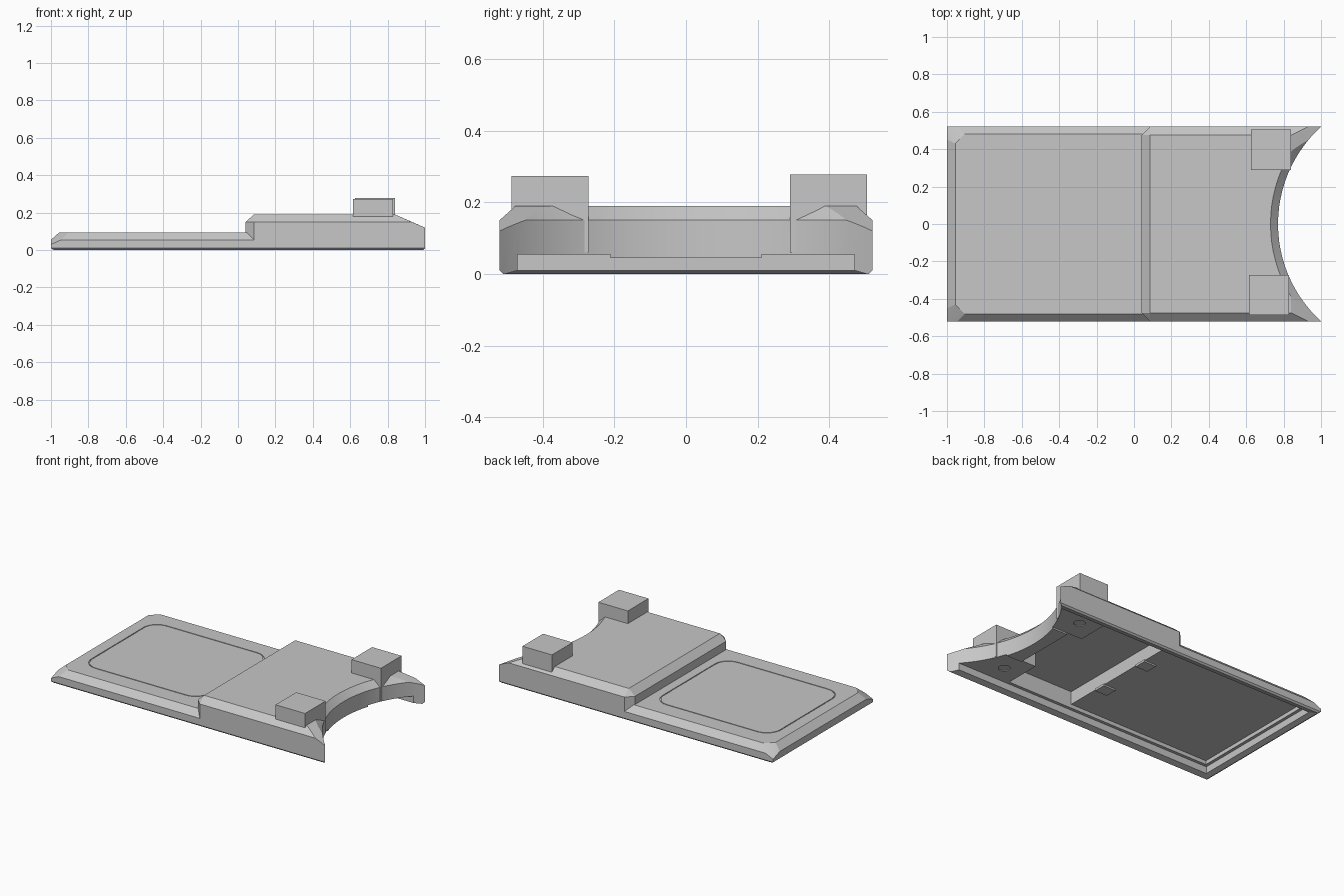
import bpy, bmesh, math
from mathutils import Matrix, Vector

if "Cube" in bpy.data.objects:
    bpy.data.objects.remove(bpy.data.objects["Cube"])

grey = bpy.data.materials.new("plain grey")
grey.diffuse_color = (0.57, 0.57, 0.57, 1)
grey.use_nodes = True
grey.node_tree.nodes["Principled BSDF"].inputs["Base Color"].default_value = grey.diffuse_color


def finish(name, bm):
    bmesh.ops.recalc_face_normals(bm, faces=bm.faces)
    mesh = bpy.data.meshes.new(name)
    bm.to_mesh(mesh)
    bm.free()
    mesh.materials.append(grey)
    ob = bpy.data.objects.new(name, mesh)
    bpy.context.collection.objects.link(ob)
    return ob


def hull(name, half):
    """Convex block from points on one side, mirrored in y."""
    bm = bmesh.new()
    for x, y, z in half:
        for s in (-1, 1):
            bm.verts.new((x, s * y, z))
    bmesh.ops.convex_hull(bm, input=bm.verts)
    bmesh.ops.dissolve_limit(bm, angle_limit=0.01, verts=bm.verts, edges=bm.edges)
    return finish(name, bm)


def box(name, x0, x1, y0, y1, z0, z1):
    bm = bmesh.new()
    m = Matrix.Translation(((x0 + x1) / 2, (y0 + y1) / 2, (z0 + z1) / 2))
    bmesh.ops.create_cube(bm, size=1, matrix=m @ Matrix.Diagonal((x1 - x0, y1 - y0, z1 - z0, 1)))
    return finish(name, bm)


def cone(name, x, y, r0, r1, z0, z1, n):
    bm = bmesh.new()
    bmesh.ops.create_cone(bm, cap_ends=True, segments=n, radius1=r0, radius2=r1,
                          depth=z1 - z0, matrix=Matrix.Translation((x, y, (z0 + z1) / 2)))
    return finish(name, bm)


def rounded_ring(name, x0, x1, y, r, width, z0, z1):
    """Rounded rectangular frame for the engraved line."""
    bm = bmesh.new()
    loops = []
    for d in (0, width):
        pts = []
        for k, (cx, cy) in enumerate(((x1 - r, y - r), (x0 + r, y - r), (x0 + r, r - y), (x1 - r, r - y))):
            for i in range(9):
                a = math.pi / 2 * (k + i / 8)
                pts.append((cx + (r - d) * math.cos(a), cy + (r - d) * math.sin(a)))
        loops.append([bm.verts.new((px, py, z0)) for px, py in pts])
    n = len(loops[0])
    faces = [bm.faces.new((loops[0][i], loops[0][(i + 1) % n], loops[1][(i + 1) % n], loops[1][i]))
             for i in range(n)]
    ext = bmesh.ops.extrude_face_region(bm, geom=faces)
    bmesh.ops.translate(bm, vec=Vector((0, 0, z1 - z0)),
                        verts=[v for v in ext["geom"] if isinstance(v, bmesh.types.BMVert)])
    return finish(name, bm)


def combine(ob, other, op):
    mod = ob.modifiers.new("bool", "BOOLEAN")
    mod.object, mod.operation, mod.solver = other, op, "EXACT"
    bpy.context.view_layer.objects.active = ob
    bpy.ops.object.modifier_apply(modifier=mod.name)
    bpy.data.objects.remove(other)


# low slab with bevelled top and cut corners
body = hull("shell_body", [
    (-0.985, 0.51, 0), (0.5, 0.51, 0), (-1, 0.52, 0.01), (0.5, 0.52, 0.01),
    (-1, 0.52, 0.03), (-1, 0.45, 0.055), (-0.945, 0.52, 0.055), (0.5, 0.52, 0.055),
    (-0.955, 0.43, 0.095), (-0.905, 0.48, 0.095), (0.5, 0.48, 0.095)])

# raised section with sloping end
raised = hull("raised_section", [
    (0.04, 0.475, 0.03), (0.085, 0.52, 0.03), (0.04, 0.475, 0.15), (0.085, 0.52, 0.15),
    (0.085, 0.475, 0.19), (0.84, 0.475, 0.19), (0.93, 0.52, 0.15), (1, 0.52, 0.12),
    (1, 0.52, 0.01), (0.3, 0.52, 0.01), (0.3, 0.51, 0), (0.99, 0.51, 0)])
combine(body, raised, "UNION")

# inward slope on the underside of the rim
combine(body, hull("cutter", [(-1.05, 0.575, -0.02), (1.2, 0.575, -0.02),
                              (-0.95, 0.47, 0.01), (1.2, 0.47, 0.01)]), "DIFFERENCE")

# hollow underside: rim ledge, end openings, low ceiling and deep pocket
for dims in [(-0.95, 1.1, -0.47, 0.47, -0.1, 0.045),
             (-0.95, 0.69, -0.47, 0.47, -0.1, 0.055),
             (0.68, 1.1, -0.47, -0.21, -0.1, 0.055),
             (0.68, 1.1, 0.21, 0.47, -0.1, 0.055),
             (-0.93, 0.2, -0.45, 0.45, 0.0, 0.08),
             (0.105, 0.58, -0.45, 0.45, 0.0, 0.165),
             (0.57, 0.69, -0.21, 0.21, 0.0, 0.165)]:
    combine(body, box("cutter", *dims), "DIFFERENCE")

# shallow round recesses in the corner pads
for s in (-1, 1):
    combine(body, cone("cutter", 0.708, s * 0.345, 0.035, 0.035, 0, 0.063, 24), "DIFFERENCE")

# curved end with bevelled upper edge
combine(body, cone("cutter", 1.473, 0, 0.703, 0.703, -0.1, 0.3, 96), "DIFFERENCE")
combine(body, cone("cutter", 1.473, 0, 0.653, 0.763, 0.1, 0.21, 96), "DIFFERENCE")

# engraved line on the low panel
combine(body, rounded_ring("cutter", -0.88, -0.02, 0.37, 0.1, 0.006, 0.091, 0.12), "DIFFERENCE")

bpy.ops.object.select_all(action="DESELECT")
body.select_set(True)
bpy.context.view_layer.objects.active = body
bpy.ops.object.shade_smooth_by_angle(angle=math.radians(15))

# two square posts
box("front_post", 0.615, 0.83, -0.487, -0.272, 0.06, 0.274)
box("back_post", 0.625, 0.84, 0.29, 0.505, 0.06, 0.278)

# small tabs under the step
for s, side in ((-1, "front"), (1, "back")):
    box(side + "_tab", 0.02, 0.11, s * 0.185 - 0.04, s * 0.185 + 0.04, 0.07, 0.085)
